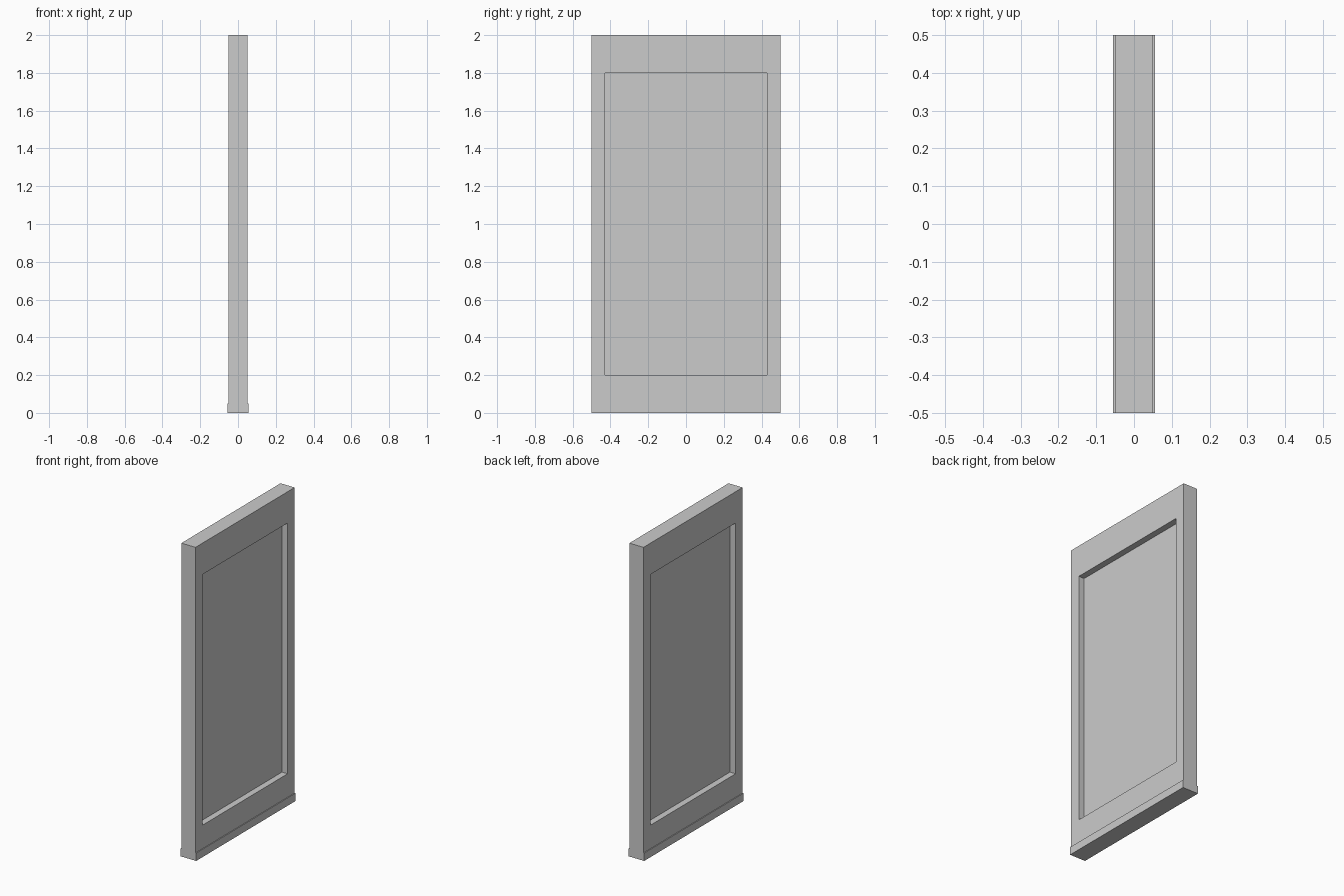
import bpy, bmesh
from mathutils import Matrix

if "Cube" in bpy.data.objects:
    bpy.data.objects.remove(bpy.data.objects["Cube"])


def box(name, x, y, z0, z1):
    """Box with half sizes x and y, between heights z0 and z1."""
    bm = bmesh.new()
    m = Matrix.Translation((0, 0, (z0 + z1) / 2)) @ Matrix.Diagonal((2 * x, 2 * y, z1 - z0, 1))
    bmesh.ops.create_cube(bm, size=1, matrix=m)
    mesh = bpy.data.meshes.new(name)
    obj = bpy.data.objects.new(name, mesh)
    bpy.context.collection.objects.link(obj)
    return obj, bm


# Door slab with a recessed panel on both faces
door, bm = box("door_panel", 0.05, 0.5, 0, 2)
bm.normal_update()
for face in [f for f in bm.faces if abs(f.normal.x) > 0.9]:
    side = 1 if face.normal.x > 0 else -1
    # border of the recess: 0.1 at the sides, 0.2 at top and bottom
    bmesh.ops.inset_region(bm, faces=[face], thickness=0.1)
    for v in face.verts:
        v.co.z = 1.8 if v.co.z > 1 else 0.2
    # straight recess walls down to the thin centre panel
    inner = bmesh.ops.extrude_discrete_faces(bm, faces=[face])["faces"][0]
    for v in inner.verts:
        v.co.x = side * 0.01
bmesh.ops.recalc_face_normals(bm, faces=bm.faces)
bm.to_mesh(door.data)
bm.free()

# Slightly thicker strip along the bottom edge
strip, bm = box("bottom_strip", 0.055, 0.5, 0, 0.05)
bm.to_mesh(strip.data)
bm.free()
